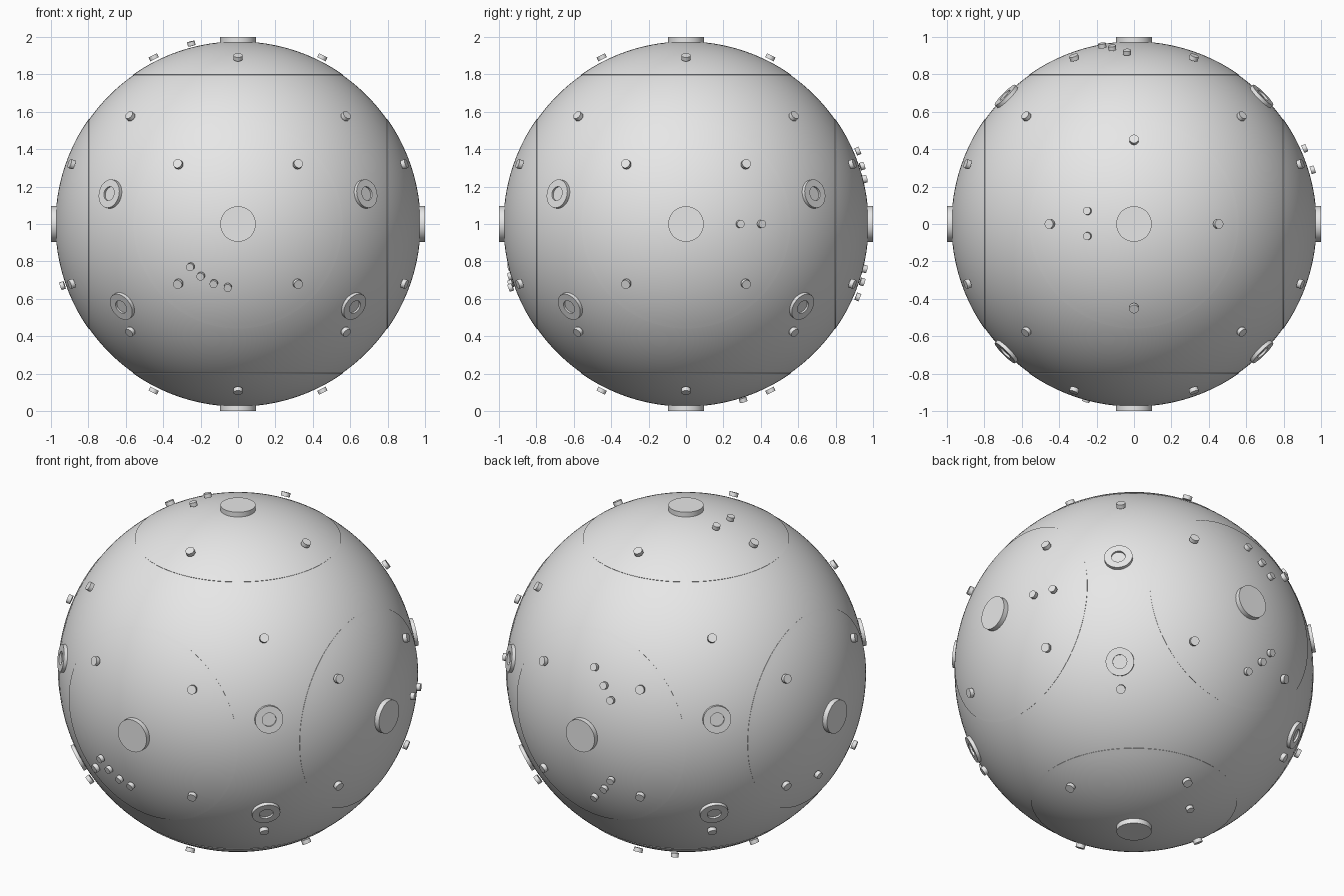
import bpy, bmesh, math
from itertools import product
from mathutils import Vector, Matrix

cube = bpy.data.objects.get("Cube")
if cube:
    bpy.data.objects.remove(cube, do_unlink=True)

CENTRE = Vector((0, 0, 1))

grey = bpy.data.materials.new("light_grey")
grey.use_nodes = True
grey.diffuse_color = (0.8, 0.8, 0.8, 1)
grey.node_tree.nodes["Principled BSDF"].inputs["Base Color"].default_value = (0.8, 0.8, 0.8, 1)


def lathe(name, profile, direction, steps):
    """Spin an (radius, height) profile around the axis from the ball centre along direction."""
    bm = bmesh.new()
    verts = [bm.verts.new((r, 0, h)) for r, h in profile]
    edges = [bm.edges.new(pair) for pair in zip(verts, verts[1:])]
    bmesh.ops.spin(bm, geom=verts + edges, cent=(0, 0, 0), axis=(0, 0, 1),
                   angle=math.tau, steps=steps)
    bmesh.ops.remove_doubles(bm, verts=bm.verts, dist=1e-5)
    bmesh.ops.recalc_face_normals(bm, faces=bm.faces)
    turn = Vector(direction).to_track_quat('Z', 'Y').to_matrix().to_4x4()
    bm.transform(Matrix.Translation(CENTRE) @ turn)
    mesh = bpy.data.meshes.new(name)
    bm.to_mesh(mesh)
    bm.free()
    mesh.materials.append(grey)
    obj = bpy.data.objects.new(name, mesh)
    bpy.context.collection.objects.link(obj)
    bpy.ops.object.select_all(action='DESELECT')
    obj.select_set(True)
    bpy.context.view_layer.objects.active = obj
    bpy.ops.object.shade_smooth_by_angle(angle=math.radians(35))
    return obj


def disc(radius, low, high):
    return [(0, low), (radius, low), (radius, high), (0, high)]


def arc(radius, start, end, count):
    angles = [start + (end - start) * i / count for i in range(count + 1)]
    return [(radius * math.sin(a), radius * math.cos(a)) for a in angles]


def mirrored(x, y, z):
    """Every sign combination of a point, without repeats."""
    return sorted({(x * a, y * b, z * c) for a, b, c in product((1, -1), repeat=3)})


# Main ball
lathe("ball_body", arc(0.973, 0, math.pi, 64), (0, 0, 1), 128)

# Barely raised round panel and flat hub on each of the six sides
cap_edge = math.acos(0.8 / 0.976)
axes = mirrored(1, 0, 0) + mirrored(0, 1, 0) + mirrored(0, 0, 1)
for axis in axes:
    lathe("side_panel", arc(0.976, 0, cap_edge, 20) + [(0.548, 0.785)], axis, 96)
    lathe("side_hub", disc(0.095, 0.95, 1.0), axis, 48)

# Ringed ports around the upper and lower belt
ring = [(0, 0.978), (0.038, 0.978), (0.038, 0.989), (0.077, 0.989), (0.077, 0.95)]
for height, reach in ((0.16, 0.68), (-0.44, 0.62)):
    for a, b in product((1, -1), repeat=2):
        lathe("ringed_port", ring, (a * reach, b * reach, height), 40)

# Regular studs spread evenly over the ball
studs = (mirrored(0.32, 0.89, 0.32) + mirrored(0.89, 0.32, 0.32) + mirrored(0, 0.45, 0.89)
         + mirrored(0.45, 0, 0.89) + mirrored(1, 1, 1))
for direction in studs:
    lathe("stud", disc(0.025, 0.987, 1.01), direction, 20)

# Small marker pins, grouped by the side they sit on
pins = {
    "front_pin": [(-0.255, -0.94, -0.23), (-0.2, -0.94, -0.28),
                  (-0.13, -0.94, -0.32), (-0.055, -0.94, -0.34)],
    "left_pin": [(0.955, 0.29, 0), (0.915, 0.405, 0)],
    "right_pin": [(-0.94, 0.09, -0.33)],
    "top_pin": [(-0.25, 0.07, 0.965), (-0.25, -0.065, 0.965)],
    "bottom_pin": [(-0.14, 0.305, -0.94)],
    "back_pin": [(x, y, z * s) for s in (1, -1) for x, y, z in
                 ((-0.17, 0.955, 0.24), (-0.117, 0.943, 0.31), (-0.037, 0.92, 0.39))],
}
for name, places in pins.items():
    for direction in places:
        lathe(name, disc(0.021, 0.987, 1.01), direction, 20)
